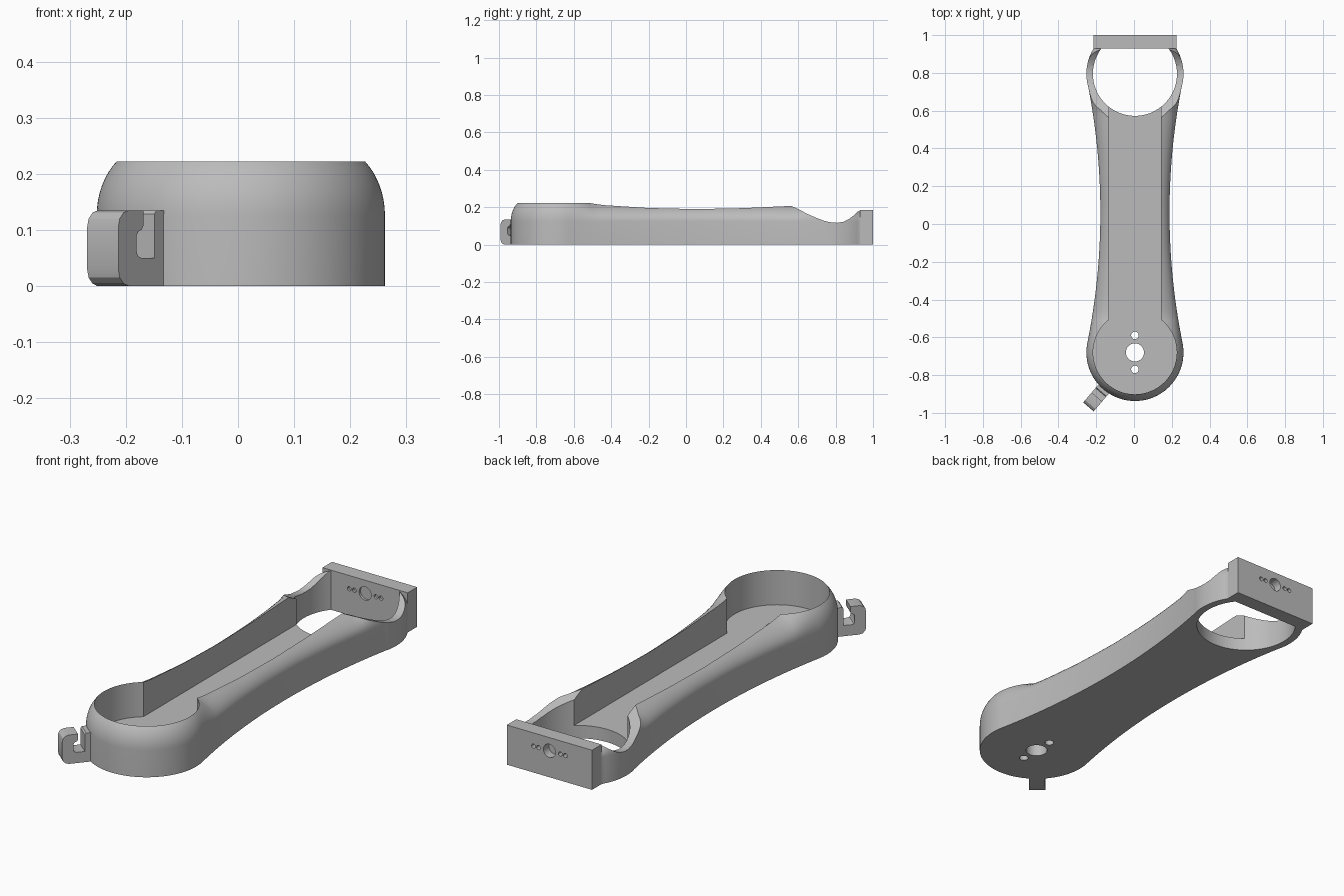
import bpy, bmesh, math
from mathutils import Vector, Matrix

if "Cube" in bpy.data.objects:
    bpy.data.objects.remove(bpy.data.objects["Cube"])

CX = 0.005                      # centre line of the arm
FRONT_Y, BACK_Y = -0.68, 0.795  # centres of the round ends
R_OUT, R_IN = 0.257, 0.2215     # outer and pocket radius
HALF_CH, FLOOR = 0.138, 0.06    # channel half width, floor height
WAIST, WAIST_R, MID = 0.183, 3.48, 0.06
SHOULDER = 0.125                # height where the rounded shoulder begins

grey = bpy.data.materials.new("plain grey")
grey.use_nodes = True
grey.diffuse_color = (0.5, 0.5, 0.5, 1)
grey.node_tree.nodes["Principled BSDF"].inputs["Base Color"].default_value = (0.5, 0.5, 0.5, 1)


def finish(name, bm):
    bmesh.ops.recalc_face_normals(bm, faces=bm.faces)
    me = bpy.data.meshes.new(name)
    bm.to_mesh(me)
    bm.free()
    me.materials.append(grey)
    ob = bpy.data.objects.new(name, me)
    bpy.context.collection.objects.link(ob)
    return ob


def prism(name, pts, depth, matrix):
    """Extrude a 2D profile along local z, then place it."""
    bm = bmesh.new()
    a = [bm.verts.new((p[0], p[1], 0)) for p in pts]
    b = [bm.verts.new((p[0], p[1], depth)) for p in pts]
    bm.faces.new(a[::-1])
    bm.faces.new(b)
    n = len(pts)
    for i in range(n):
        bm.faces.new((a[i], a[(i + 1) % n], b[(i + 1) % n], b[i]))
    bmesh.ops.transform(bm, matrix=matrix, verts=bm.verts)
    return finish(name, bm)


def drill(loc, r, along_y=False):
    pts = [(r * math.cos(math.tau * i / 32), r * math.sin(math.tau * i / 32)) for i in range(32)]
    rot = Matrix.Rotation(math.pi / 2, 4, 'X') if along_y else Matrix()
    return prism("drill_cutter", pts, 0.4, Matrix.Translation(loc) @ rot)


def activate(ob):
    bpy.ops.object.select_all(action='DESELECT')
    ob.select_set(True)
    bpy.context.view_layer.objects.active = ob


def cut(ob, cutter):
    cutter.hide_render = True
    activate(ob)
    mod = ob.modifiers.new("cut", 'BOOLEAN')
    mod.operation, mod.solver, mod.object = 'DIFFERENCE', 'EXACT', cutter
    bpy.ops.object.modifier_apply(modifier=mod.name)
    bpy.data.objects.remove(cutter)


def smooth(ob):
    activate(ob)
    bpy.ops.object.shade_smooth_by_angle(angle=math.radians(30))


def rim_height(y):
    keys = [(-0.51, .222), (-0.45, .212), (-0.2, .196), (0.05, .19), (0.3, .195),
            (0.58, .208), (0.75, .222), (0.9, .2), (0.93, .18)]
    if y <= keys[0][0]:
        return keys[0][1]
    for (y0, z0), (y1, z1) in zip(keys, keys[1:]):
        if y <= y1:
            return z0 + (z1 - z0) * (y - y0) / (y1 - y0)
    return keys[-1][1]


def circ(cy, r, deg):
    a = math.radians(deg)
    return Vector((r * math.cos(a), cy + r * math.sin(a)))


def side(y):
    return Vector((WAIST + WAIST_R - math.sqrt(WAIST_R ** 2 - (y - MID) ** 2), y))


def mix(a, b, t):
    return a + (b - a) * t


# Half outline: matching pairs of outer wall point and inner rim point
corner = math.degrees(math.acos(HALF_CH / R_IN))
y_a = FRONT_Y + R_IN * math.sin(math.radians(corner))
y_b = BACK_Y - R_IN * math.sin(math.radians(corner))
pairs = []
for i in range(32):
    a = mix(-90, 11.2, i / 32)
    pairs.append((circ(FRONT_Y, R_OUT, a), circ(FRONT_Y, R_IN, a)))
for i in range(10):
    t = i / 10
    pairs.append((side(mix(-0.63, -0.48, t)), circ(FRONT_Y, R_IN, mix(11.2, corner, t))))
for i in range(30):
    t = i / 30
    pairs.append((side(mix(-0.48, 0.59, t)), Vector((HALF_CH, mix(y_a, y_b, t)))))
for i in range(10):
    t = i / 10
    pairs.append((side(mix(0.59, 0.745, t)), circ(BACK_Y, R_IN, mix(-corner, -11.2, t))))
for i in range(13):
    t = i / 12
    pairs.append((circ(BACK_Y, R_OUT, mix(-11.2, 31.5, t)), circ(BACK_Y, R_IN, mix(-11.2, 41, t))))
pairs.append((Vector((0.215, 0.96)), Vector((0.16, 0.941))))
flip = lambda p: Vector((-p.x, p.y))
pairs += [(flip(o), flip(q)) for o, q in pairs[:0:-1]]

# Arm body: bottom, straight wall, rounded shoulder, inner wall, floor
bm = bmesh.new()
steps, sweep = 8, math.radians(50)
columns = []
for o, q in pairs:
    top = rim_height(q.y)
    col = [(o, 0.0)]
    for k in range(steps + 1):
        t = sweep * k / steps
        f = (1 - math.cos(t)) / (1 - math.cos(sweep))
        col.append((mix(o, q, f), mix(SHOULDER, top, math.sin(t) / math.sin(sweep))))
    col.append((q, FLOOR))
    columns.append([bm.verts.new((p.x + CX, p.y, z)) for p, z in col])
n = len(columns)
for i in range(n):
    c, d = columns[i], columns[(i + 1) % n]
    for k in range(len(c) - 1):
        bm.faces.new((c[k], d[k], d[k + 1], c[k + 1]))
bm.faces.new([c[0] for c in columns])
bm.faces.new([c[-1] for c in columns])
body = finish("arm_body", bm)

# Large rear opening, flat against the end plate
opening = [circ(BACK_Y, R_IN + 0.001, mix(-90, 37.5, i / 40)) for i in range(41)]
opening += [flip(p) for p in opening[:0:-1]]
cut(body, prism("opening_cutter", opening, 0.6, Matrix.Translation((CX, 0, -0.1))))

# Saddle dip across the rear walls; profile axes are y and z
dip = [(.555, .4), (.555, .211), (.60, .190), (.65, .164), (.70, .142), (.74, .127), (.78, .118),
       (.81, .117), (.84, .122), (.87, .136), (.90, .159), (.93, .187), (.93, .4)]
axes = Matrix(((0, 0, 1, -0.5), (1, 0, 0, 0), (0, 1, 0, 0), (0, 0, 0, 1)))
cut(body, prism("dip_cutter", dip, 1.0, axes))

# Shaft hole and two screw holes in the floor
for dy, r in ((0, 0.048), (0.09, 0.02), (-0.09, 0.02)):
    cut(body, drill((CX, FRONT_Y + dy, -0.1), r))
smooth(body)

# End plate with its row of holes
plate = prism("end_plate", [(-.22, .93), (.22, .93), (.22, 1), (-.22, 1)], 0.185,
              Matrix.Translation((CX, 0, 0)))
for dx, r in ((0, 0.031), (-.082, .01), (-.056, .01), (.056, .01), (.082, .01)):
    cut(plate, drill((CX + dx, 1.15, 0.123), r, True))
smooth(plate)

# Cable hook: radial profile (distance from the pocket centre, height)
profile = [(.235, 0), (.349, 0), (.364, .004), (.375, .015), (.379, .03), (.379, .105), (.375, .12),
           (.364, .131), (.349, .135), (.31, .135), (.31, .108), (.314, .101), (.324, .097),
           (.329, .09), (.329, .062), (.325, .053), (.316, .05), (.28, .05), (.28, .128),
           (.274, .135), (.235, .135)]
ang = math.radians(-130.5)
place = (Matrix.Translation((CX, FRONT_Y, 0)) @ Matrix.Rotation(ang, 4, 'Z')
         @ Matrix.Translation((0, 0.0365, 0)) @ Matrix.Rotation(math.pi / 2, 4, 'X'))
hook = prism("cable_hook", profile, 0.073, place)
smooth(hook)
